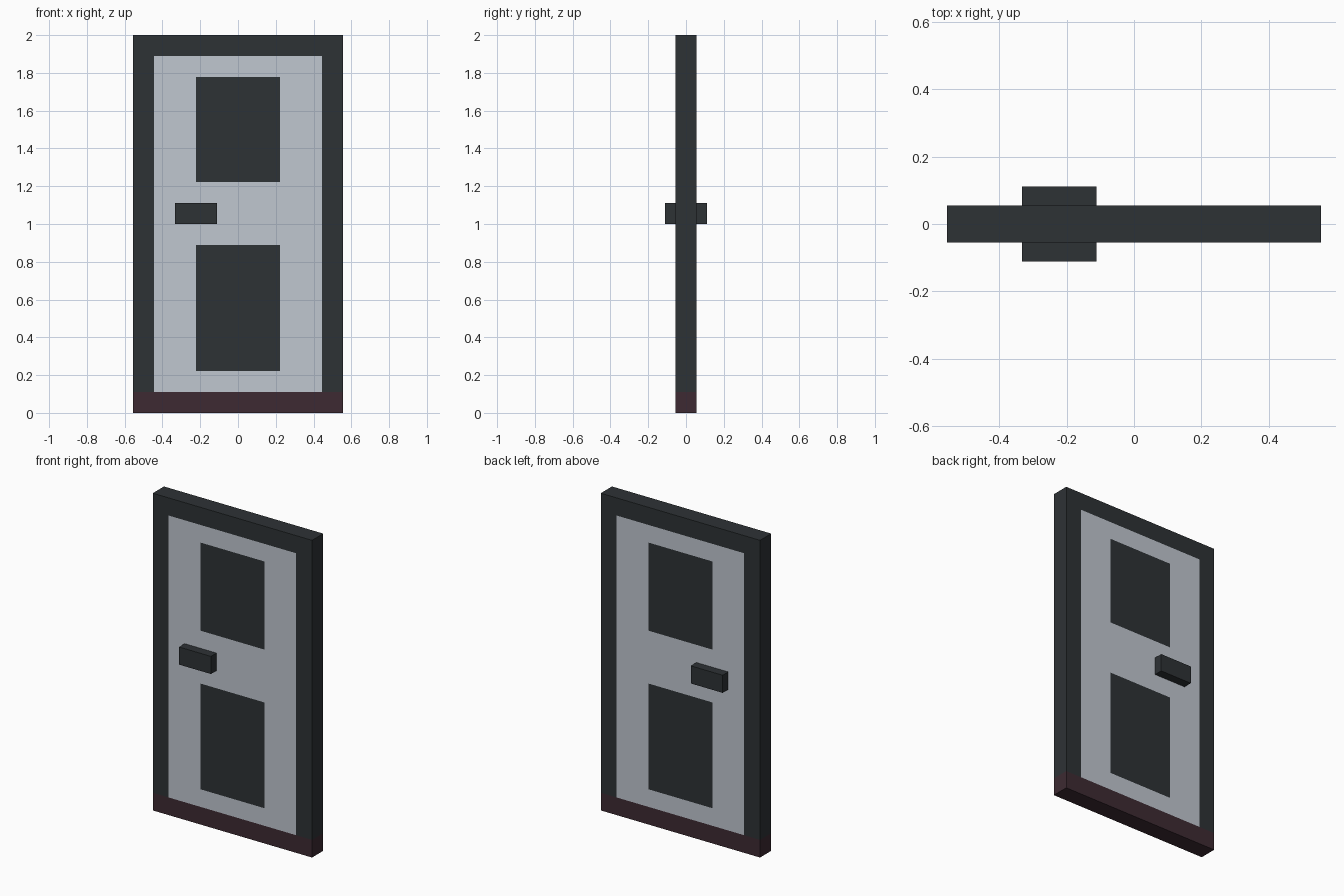
import bpy
import bmesh

if "Cube" in bpy.data.objects:
    bpy.data.objects.remove(bpy.data.objects["Cube"])

U = 2 / 18  # one block; the door is 10 x 1 x 18 blocks


def material(name, color):
    m = bpy.data.materials.new(name)
    m.diffuse_color = (*color, 1)
    m.use_nodes = True
    m.node_tree.nodes["Principled BSDF"].inputs["Base Color"].default_value = m.diffuse_color
    return m


CHARCOAL = material("charcoal", (0.027, 0.032, 0.036))
PALE = material("pale_grey", (0.53, 0.57, 0.63))
MAROON = material("maroon", (0.047, 0.023, 0.032))


def part(name, mat, boxes):
    """Boxes as (x0, x1, y0, y1, z0, z1, visible sides) in blocks.
    Sides: F front, K back, L left, R right, B bottom, T top."""
    bm = bmesh.new()
    axes = {"L": (-1, 0, 0), "R": (1, 0, 0), "F": (0, -1, 0),
            "K": (0, 1, 0), "B": (0, 0, -1), "T": (0, 0, 1)}
    for x0, x1, y0, y1, z0, z1, sides in boxes:
        cube = bmesh.ops.create_cube(bm, size=1)["verts"]
        faces = {f for v in cube for f in v.link_faces}
        for f in faces:
            f.normal_update()
        hidden = [f for f in faces
                  if not any(f.normal.dot(axes[s]) > 0.9 for s in sides)]
        bmesh.ops.scale(bm, verts=cube,
                        vec=((x1 - x0) * U, (y1 - y0) * U, (z1 - z0) * U))
        bmesh.ops.translate(bm, verts=cube,
                            vec=((x0 + x1) / 2 * U, (y0 + y1) / 2 * U, (z0 + z1) / 2 * U))
        # Drop the faces buried against neighbouring parts
        bmesh.ops.delete(bm, geom=hidden, context="FACES")
    mesh = bpy.data.meshes.new(name)
    bm.to_mesh(mesh)
    bm.free()
    mesh.materials.append(mat)
    obj = bpy.data.objects.new(name, mesh)
    bpy.context.collection.objects.link(obj)


def slab(x0, x1, z0, z1, sides="FK"):
    return (x0, x1, -0.5, 0.5, z0, z1, sides)


# Frame and threshold
part("frame", CHARCOAL, [slab(-5, -4, 1, 17, "FKL"),
                         slab(4, 5, 1, 17, "FKR"),
                         slab(-5, 5, 17, 18, "FKLRT")])
part("threshold", MAROON, [slab(-5, 5, 0, 1, "FKLRB")])

# Door leaf: stiles and rails flush with the frame
part("door_stiles", PALE, [slab(-4, -2, 1, 17), slab(2, 4, 1, 17)])
part("door_rails", PALE, [slab(-2, 2, a, b) for a, b in ((1, 2), (8, 11), (16, 17))])

# Dark inset panels
part("lower_panel", CHARCOAL, [slab(-2, 2, 2, 8)])
part("upper_panel", CHARCOAL, [slab(-2, 2, 11, 16)])

# Handles on both faces
part("front_handle", CHARCOAL, [(-3, -1, -1, -0.5, 9, 10, "FLRBT")])
part("back_handle", CHARCOAL, [(-3, -1, 0.5, 1, 9, 10, "KLRBT")])
